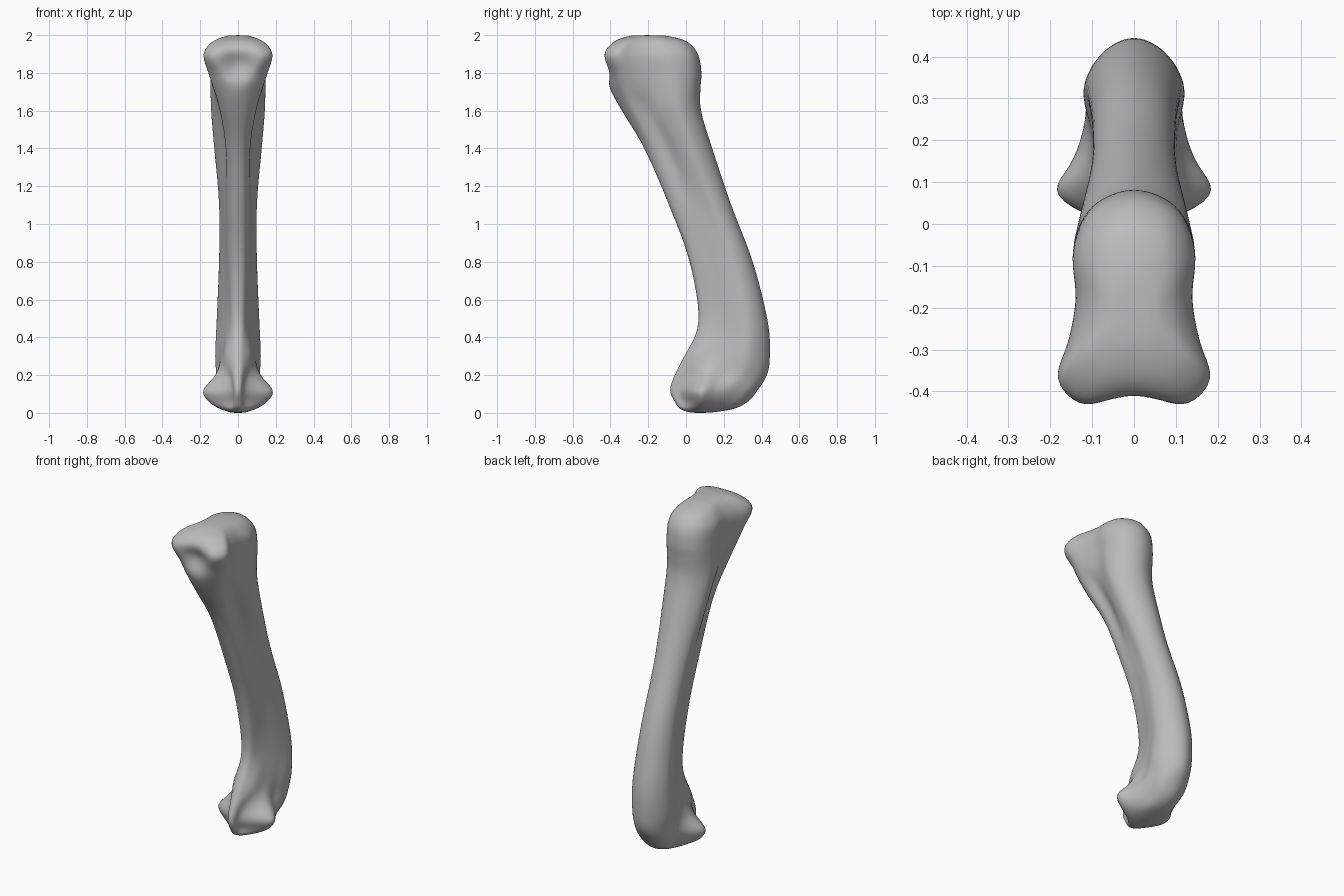
import bpy, bmesh, math

if "Cube" in bpy.data.objects:
    bpy.data.objects.remove(bpy.data.objects["Cube"])

# position along the depth of the six side points of each half section
T = [0, .03, .15, .33, .52, .73, .92, 1]
# sections: height, front y, back y, then half widths from front to back
ROWS = [
    (0.00, .03, .12, .02, .03, .03, .03, .025, .015),
    (0.02, -.03, .25, .02, .05, .09, .09, .07, .04),
    (0.06, -.06, .33, .02, .04, .155, .13, .09, .06),
    (0.12, -.085, .38, .02, .045, .185, .145, .11, .08),
    (0.20, -.06, .43, .025, .05, .12, .105, .115, .075),
    (0.30, -.01, .445, .03, .07, .085, .10, .122, .075),
    (0.48, .068, .435, .03, .05, .075, .10, .113, .07),
    (0.80, .02, .355, .035, .055, .07, .09, .10, .065),
    (1.10, -.09, .24, .035, .058, .07, .085, .10, .065),
    (1.40, -.22, .14, .035, .063, .066, .11, .125, .075),
    (1.60, -.34, .08, .05, .095, .09, .12, .143, .09),
    (1.72, -.405, .078, .06, .125, .13, .13, .145, .10),
    (1.80, -.42, .083, .09, .155, .145, .135, .145, .10),
    (1.90, -.45, .065, .12, .185, .155, .137, .143, .10),
    (1.97, -.38, .00, .08, .13, .11, .10, .10, .07),
    (2.00, -.28, -.12, .02, .04, .05, .05, .04, .02),
]
STEPS = 6


def catmull(a, b, c, d, t):
    return tuple(.5 * (2*q + (r-p)*t + (2*p - 5*q + 4*r - s)*t*t
                       + (3*q - p - 3*r + s)*t**3)
                 for p, q, r, s in zip(a, b, c, d))


def smooth_rows(rows):
    out = []
    n = len(rows)
    for i in range(n - 1):
        for k in range(STEPS):
            out.append(catmull(rows[max(i-1, 0)], rows[i], rows[i+1],
                               rows[min(i+2, n-1)], k / STEPS))
    return out + [rows[-1]]


def section(row):
    z, front, back = row[:3]
    widths = (0,) + tuple(row[3:]) + (0,)
    half = [(w, front + t * (back - front)) for w, t in zip(widths, T)]
    # notch between the two upper front knobs
    half[0] = (0, front + .06 * math.exp(-((z - 1.86) / .07) ** 2))
    loop = half + [(-x, y) for x, y in half[-2:0:-1]]
    n = len(loop)
    return [catmull(loop[i-1], loop[i], loop[(i+1) % n], loop[(i+2) % n], k / STEPS) + (z,)
            for i in range(n) for k in range(STEPS)]


# loft the whole bone through its sections
bm = bmesh.new()
rings = [[bm.verts.new(p) for p in section(r)] for r in smooth_rows(ROWS)]
n = len(rings[0])
for lo, hi in zip(rings, rings[1:]):
    for i in range(n):
        j = (i + 1) % n
        bm.faces.new((lo[i], lo[j], hi[j], hi[i]))
# rounded end caps
for ring in (rings[0], rings[-1]):
    c = bm.verts.new((0, sum(v.co.y for v in ring) / n, ring[0].co.z))
    for i in range(n):
        bm.faces.new((ring[i], ring[(i + 1) % n], c))
for _ in range(4):
    bmesh.ops.smooth_vert(bm, verts=bm.verts, factor=.5,
                          use_axis_x=True, use_axis_y=True, use_axis_z=True)
bmesh.ops.recalc_face_normals(bm, faces=bm.faces)
for f in bm.faces:
    f.smooth = True

mesh = bpy.data.meshes.new("leg_bone")
bm.to_mesh(mesh)
bm.free()
bone = bpy.data.objects.new("leg_bone", mesh)
bpy.context.collection.objects.link(bone)
grey = bpy.data.materials.new("bone_grey")
grey.diffuse_color = (.5, .5, .5, 1)
grey.use_nodes = True
grey.node_tree.nodes["Principled BSDF"].inputs["Base Color"].default_value = grey.diffuse_color
mesh.materials.append(grey)
